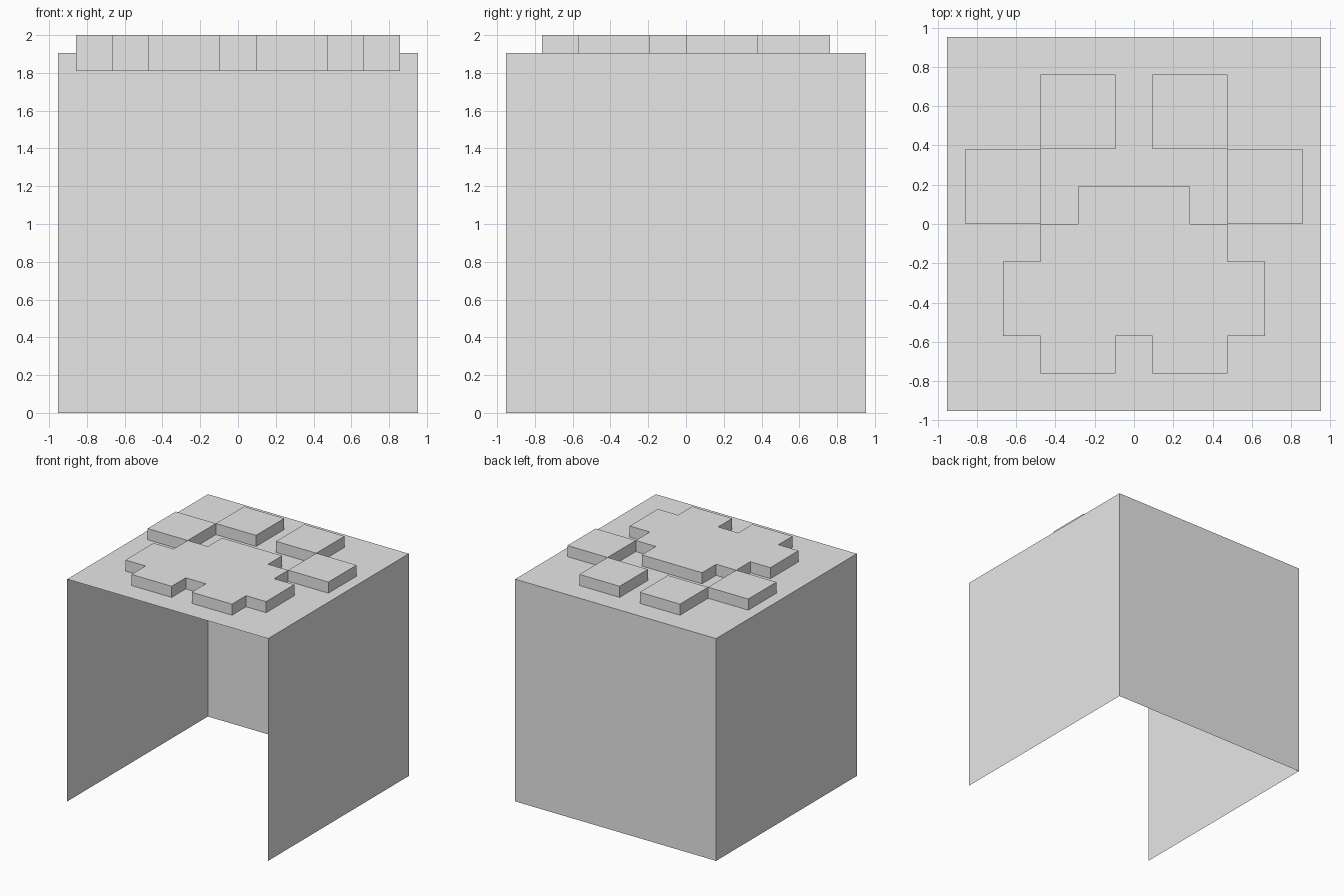
import bpy
import bmesh

if "Cube" in bpy.data.objects:
    bpy.data.objects.remove(bpy.data.objects["Cube"])

U = 2 / 10.5          # grid unit: the box is 10 units, the pads rise half a unit
HALF = 5 * U
TOP = 10 * U

grey = bpy.data.materials.new("light grey")
grey.diffuse_color = (0.8, 0.8, 0.8, 1)
grey.use_nodes = True
grey.node_tree.nodes["Principled BSDF"].inputs["Base Color"].default_value = grey.diffuse_color


def finish(name, bm):
    mesh = bpy.data.meshes.new(name)
    bm.to_mesh(mesh)
    bm.free()
    mesh.materials.append(grey)
    obj = bpy.data.objects.new(name, mesh)
    bpy.context.collection.objects.link(obj)
    return obj


def pad(name, outline):
    """Extrude a counter-clockwise outline (grid units) through the lid."""
    bm = bmesh.new()
    face = bm.faces.new([bm.verts.new((x * U, y * U, TOP - U / 2)) for x, y in outline])
    top = bmesh.ops.extrude_face_region(bm, geom=[face], use_keep_orig=True)["geom"]
    bmesh.ops.translate(bm, vec=(0, 0, U),
                        verts=[v for v in top if isinstance(v, bmesh.types.BMVert)])
    bmesh.ops.recalc_face_normals(bm, faces=bm.faces)
    return finish(name, bm)


# Thin-walled box, open at the front and underneath
bm = bmesh.new()
bmesh.ops.create_cube(bm, size=2 * HALF)
bmesh.ops.translate(bm, vec=(0, 0, HALF), verts=bm.verts)
bm.normal_update()
open_sides = [f for f in bm.faces if f.normal.z < -0.5 or f.normal.y < -0.5]
bmesh.ops.delete(bm, geom=open_sides, context='FACES')
finish("open_box", bm)

# Large paw pad: right half of the outline, mirrored for the left
right = [(0.5, -3), (0.5, -4), (2.5, -4), (2.5, -3), (3.5, -3), (3.5, -1),
         (2.5, -1), (2.5, 0), (1.5, 0), (1.5, 1)]
pad("main_pad", right + [(-x, y) for x, y in reversed(right)])

# Four square toe pads
for side, label in ((-1, "left"), (1, "right")):
    for toe, cx, cy in (("inner", 1.5, 3), ("outer", 3.5, 1)):
        cx *= side
        pad(f"{label}_{toe}_toe", [(cx - 1, cy - 1), (cx + 1, cy - 1),
                                   (cx + 1, cy + 1), (cx - 1, cy + 1)])
